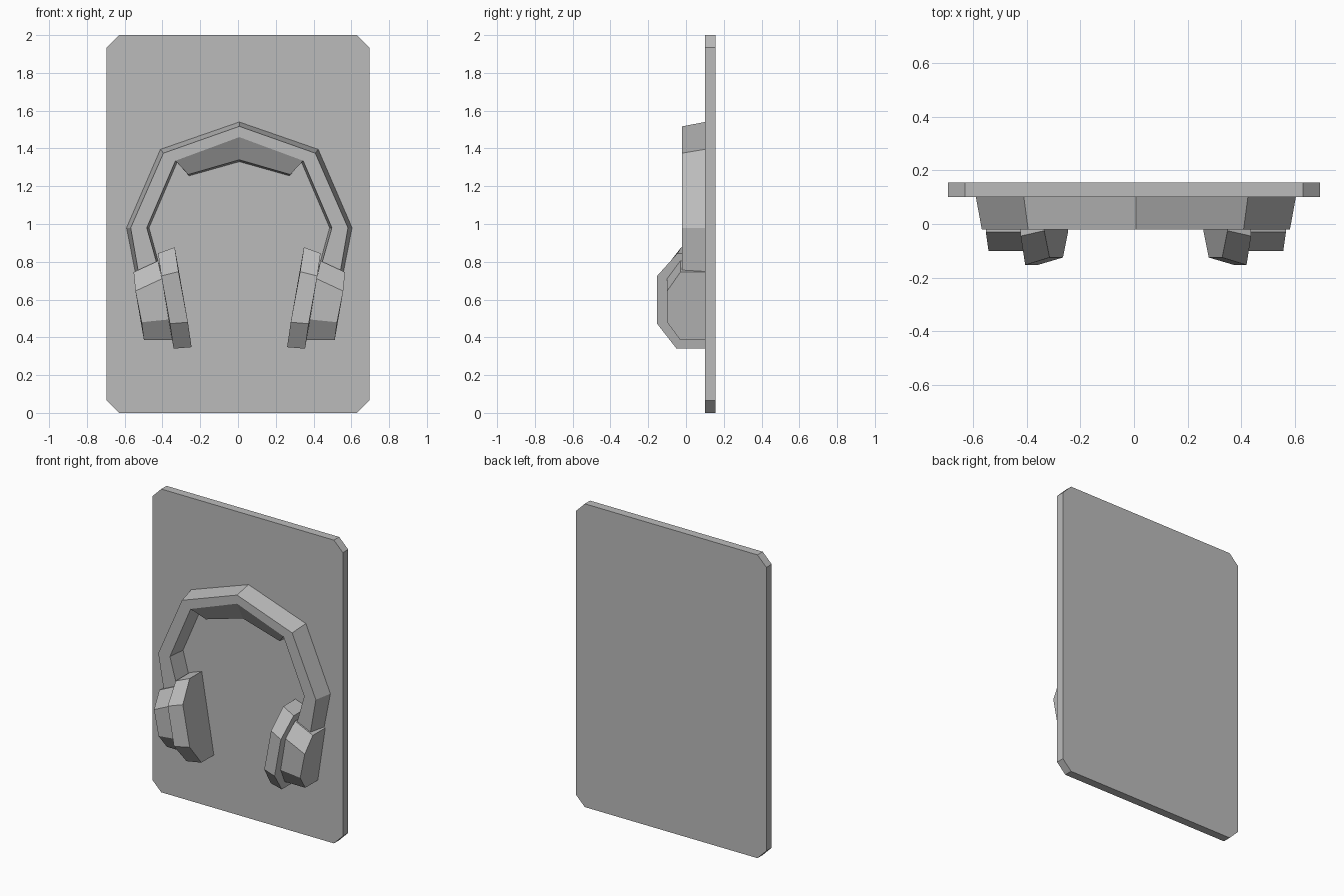
import bpy
import bmesh

if "Cube" in bpy.data.objects:
    bpy.data.objects.remove(bpy.data.objects["Cube"], do_unlink=True)

grey = bpy.data.materials.new("plain grey")
grey.use_nodes = True
colour = (0.5, 0.5, 0.5, 1)
grey.diffuse_color = colour
grey.node_tree.nodes["Principled BSDF"].inputs["Base Color"].default_value = colour

CENTRE = 0.007   # symmetry line of the headphones
WALL = 0.1       # front surface of the backing panel
FRONT = -0.02    # front surface of the headband


def loft(name, rings):
    """Join a row of matching rings with faces and cap both ends."""
    bm = bmesh.new()
    rows = [[bm.verts.new(p) for p in ring] for ring in rings]
    n = len(rows[0])
    for a, b in zip(rows, rows[1:]):
        for i in range(n):
            j = (i + 1) % n
            bm.faces.new((a[i], a[j], b[j], b[i]))
    bm.faces.new(rows[0][::-1])
    bm.faces.new(rows[-1])
    bmesh.ops.recalc_face_normals(bm, faces=bm.faces)
    mesh = bpy.data.meshes.new(name)
    bm.to_mesh(mesh)
    bm.free()
    mesh.materials.append(grey)
    obj = bpy.data.objects.new(name, mesh)
    bpy.context.collection.objects.link(obj)
    return obj


def place(side, x, y, z):
    return (CENTRE + side * x, y, z)


def both_sides(half):
    """Mirror rings running from one end to the middle."""
    left = [[place(1, *p) for p in ring] for ring in half]
    right = [[place(-1, *p) for p in ring] for ring in half[:-1]]
    return left + right[::-1]


# Backing panel with clipped corners
W, H, C = 0.695, 2.0, 0.065
outline = [(-W + C, 0), (W - C, 0), (W, C), (W, H - C),
           (W - C, H), (-W + C, H), (-W, H - C), (-W, C)]
loft("backing_panel", [[(x, y, z) for x, z in outline] for y in (WALL, 0.155)])

# Headband: outer front, outer back, inner back, inner front as (x, z)
band = [
    [(0.535, 0.75), (0.55, 0.74), (0.415, 0.75), (0.425, 0.75)],
    [(0.575, 0.98), (0.597, 0.98), (0.478, 0.98), (0.49, 0.98)],
    [(0.402, 1.375), (0.418, 1.395), (0.33, 1.325), (0.338, 1.335)],
    [(0, 1.517), (0, 1.54), (0, 1.445), (0, 1.46)],
]
depths = (FRONT, WALL, WALL, FRONT)
loft("headband", both_sides([[(x, y, z) for (x, z), y in zip(ring, depths)]
                             for ring in band]))

# Sloping cushion under the crown of the band
loft("crown_cushion", both_sides([
    [(0.338, FRONT, 1.335), (0.27, 0.04, 1.262), (0.266, WALL, 1.255), (0.335, WALL, 1.335)],
    [(0, FRONT, 1.46), (0, 0.04, 1.34), (0, WALL, 1.33), (0, WALL, 1.46)],
]))


def ear_part(name, side, faces):
    """Loft between an outer and inner profile, both running back to the panel."""
    rings = []
    for pts in faces:
        top, bottom = pts[0], pts[-1]
        ring = [(top[0], WALL, top[2])] + pts + [(bottom[0], WALL, bottom[2])]
        rings.append([place(side, *p) for p in ring])
    loft(name, rings)


# Ear cups and ear pads, tilted inwards at the bottom
cup = [
    [(0.56, -0.03, 0.745), (0.55, -0.1, 0.645), (0.517, -0.1, 0.48), (0.505, -0.03, 0.385)],
    [(0.43, -0.03, 0.805), (0.41, -0.1, 0.71), (0.37, -0.1, 0.495), (0.35, -0.03, 0.385)],
]
pad = [
    [(0.43, -0.045, 0.845), (0.413, -0.153, 0.725), (0.367, -0.153, 0.472), (0.348, -0.05, 0.34)],
    [(0.342, -0.025, 0.877), (0.322, -0.125, 0.748), (0.272, -0.125, 0.48), (0.253, -0.03, 0.348)],
]
for label, side in (("left", 1), ("right", -1)):
    ear_part(label + "_ear_cup", side, cup)
    ear_part(label + "_ear_pad", side, pad)
